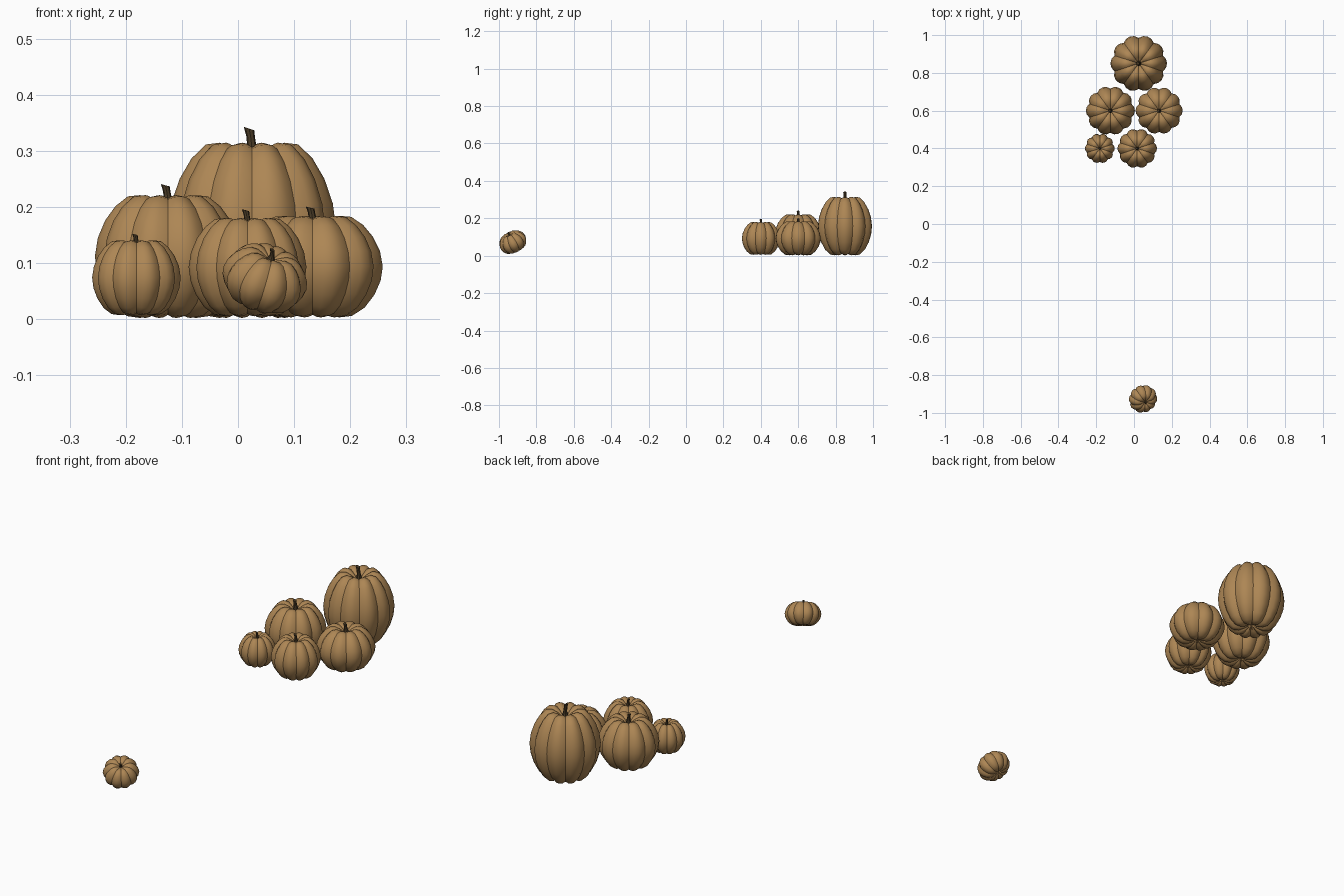
import bpy, bmesh, math
from mathutils import Vector, Matrix

if "Cube" in bpy.data.objects:
    bpy.data.objects.remove(bpy.data.objects["Cube"])

LOBES, SEG = 10, 4
N = LOBES * SEG
# Half profile of a pumpkin: (radius, height) in unit size, top dimple to bottom dimple
PROFILE = [(0.09, 0.80), (0.22, 0.91), (0.38, 0.99), (0.55, 0.97), (0.72, 0.81),
           (0.86, 0.58), (0.96, 0.30), (1.0, 0.0), (0.97, -0.28), (0.88, -0.56),
           (0.74, -0.81), (0.56, -0.97), (0.38, -1.0), (0.2, -0.94), (0.09, -0.88)]


def material(name, color):
    m = bpy.data.materials.new(name)
    m.diffuse_color = color
    m.use_nodes = True
    m.node_tree.nodes["Principled BSDF"].inputs["Base Color"].default_value = m.diffuse_color
    return m


skin = material("pumpkin_skin", (0.42, 0.24, 0.09, 1))
bark = material("stem_bark", (0.07, 0.045, 0.02, 1))


def skin_rings(name, rings, top, bottom, mat, matrix, angle):
    """Bridge rings of points into a closed, smooth-shaded body."""
    bm = bmesh.new()
    loops = [[bm.verts.new(p) for p in ring] for ring in rings]
    n = len(loops[0])
    for a, b in zip(loops, loops[1:]):
        for i in range(n):
            j = (i + 1) % n
            bm.faces.new((a[i], b[i], b[j], a[j]))
    for loop, tip in ((loops[0], top), (loops[-1], bottom)):
        c = bm.verts.new(tip)
        for i in range(n):
            bm.faces.new((c, loop[i], loop[(i + 1) % n]))
    bmesh.ops.recalc_face_normals(bm, faces=bm.faces)
    me = bpy.data.meshes.new(name)
    bm.to_mesh(me)
    bm.free()
    me.materials.append(mat)
    ob = bpy.data.objects.new(name, me)
    bpy.context.collection.objects.link(ob)
    ob.matrix_world = matrix
    bpy.ops.object.select_all(action='DESELECT')
    ob.select_set(True)
    bpy.context.view_layer.objects.active = ob
    bpy.ops.object.shade_smooth_by_angle(angle=math.radians(angle))


def pumpkin(name, center, radius, half, tilt=0, toward=(1, 0)):
    axis = Vector((-toward[1], toward[0], 0))
    matrix = Matrix.Translation(center) @ Matrix.Rotation(math.radians(tilt), 4, axis)
    # Ribbed body with a crease between lobes
    rings = []
    for r, z in PROFILE:
        ring = []
        for i in range(N):
            a = 2 * math.pi * i / N
            rib = abs(math.cos(a * LOBES / 2)) ** 0.8
            k = 1 - 0.10 * (1 - rib) * min(1, r * 1.5)
            kz = 1 - 0.05 * (1 - rib)
            ring.append((radius * r * k * math.cos(a), radius * r * k * math.sin(a), half * z * kz))
        rings.append(ring)
    skin_rings(name + "_body", rings, (0, 0, half * 0.76), (0, 0, -half * 0.86),
               skin, matrix, 40)
    # Leaning stem, flared at its base
    stem = []
    for r, z, lean in [(0.062, 1.15, -0.035), (0.05, 1.05, -0.015), (0.058, 0.92, 0), (0.1, 0.76, 0)]:
        stem.append([(radius * (lean + r * math.cos(t * math.pi / 4)),
                      radius * r * math.sin(t * math.pi / 4),
                      half * (z + (0.02 * -math.cos(t * math.pi / 4) if z > 1.1 else 0)))
                     for t in range(8)])
    skin_rings(name + "_stem", stem, (-0.035 * radius, 0, half * 1.15), (0, 0, half * 0.74),
               bark, matrix, 35)


# Stacked group at the back
pumpkin("large_pumpkin", (0.025, 0.85, 0.159), 0.15, 0.157)
pumpkin("left_pumpkin", (-0.125, 0.60, 0.112), 0.130, 0.110)
pumpkin("right_pumpkin", (0.133, 0.60, 0.094), 0.125, 0.091)
pumpkin("front_pumpkin", (0.017, 0.40, 0.093), 0.105, 0.088)
pumpkin("small_pumpkin", (-0.181, 0.40, 0.074), 0.079, 0.067)
# Lone tipped pumpkin at the front
pumpkin("tipped_pumpkin", (0.048, -0.926, 0.073), 0.077, 0.050, 30, (0.55, -0.835))
